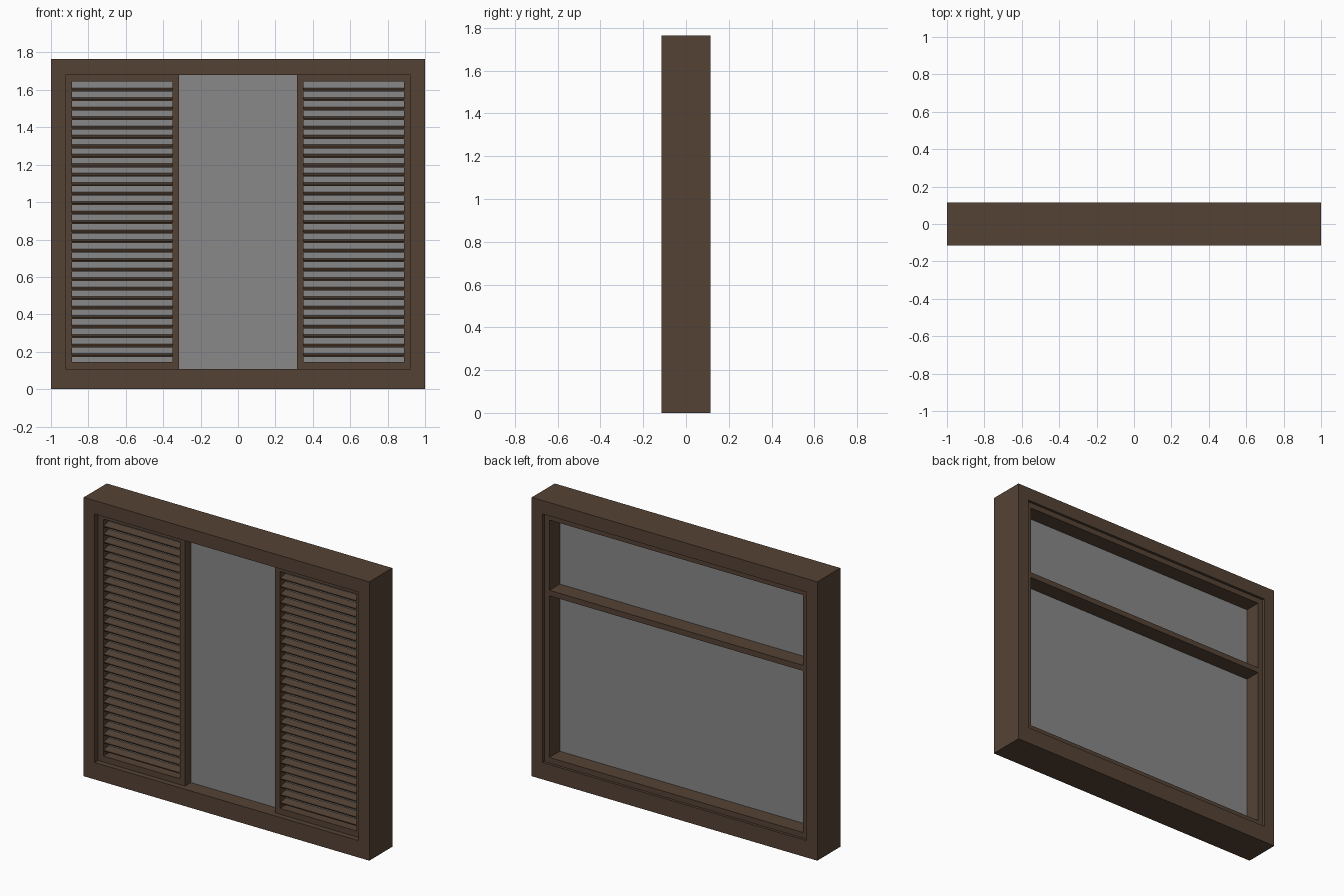
import bpy, bmesh, math
from mathutils import Matrix

if "Cube" in bpy.data.objects:
    bpy.data.objects.remove(bpy.data.objects["Cube"])


def material(name, rgb):
    m = bpy.data.materials.new(name)
    m.diffuse_color = (*rgb, 1)
    m.use_nodes = True
    m.node_tree.nodes["Principled BSDF"].inputs["Base Color"].default_value = m.diffuse_color
    return m


WOOD = material("dark_brown_wood", (0.089, 0.055, 0.035))
GLASS = material("grey_glass", (0.25, 0.25, 0.25))


def make(name, bm, mat):
    bmesh.ops.recalc_face_normals(bm, faces=bm.faces)
    me = bpy.data.meshes.new(name)
    bm.to_mesh(me)
    bm.free()
    me.materials.append(mat)
    ob = bpy.data.objects.new(name, me)
    bpy.context.collection.objects.link(ob)
    return ob


def add_box(bm, center, size, tilt=0):
    mat = (Matrix.Translation(center) @ Matrix.Rotation(tilt, 4, 'X')
           @ Matrix.Diagonal((*size, 1)))
    bmesh.ops.create_cube(bm, size=1, matrix=mat)


def box(name, x, y, z, mat):
    bm = bmesh.new()
    add_box(bm, [(a + b) / 2 for a, b in (x, y, z)],
            [b - a for a, b in (x, y, z)])
    return make(name, bm, mat)


def ring(name, outer, inner, y, mat):
    """Rectangular frame; outer and inner are (x0, x1, z0, z1)."""
    bm = bmesh.new()
    loops = []
    for r in (outer, inner):
        for yy in y:
            loops.append([bm.verts.new((px, yy, pz)) for px, pz in
                          ((r[0], r[2]), (r[1], r[2]), (r[1], r[3]), (r[0], r[3]))])
    of, ob, nf, nb = loops
    for a, b in ((of, nf), (nf, nb), (nb, ob), (ob, of)):
        for i in range(4):
            j = (i + 1) % 4
            bm.faces.new((a[i], a[j], b[j], b[i]))
    return make(name, bm, mat)


# Outer window frame
OPEN = (-0.923, 0.923, 0.107, 1.68)
ring("window_frame", (-1, 1, 0, 1.765), OPEN, (-0.115, 0.115), WOOD)

# Inner sash behind the glass, with its crossbar
ring("rear_sash", OPEN, (-0.888, 0.888, 0.142, 1.645), (-0.018, 0.098), WOOD)
box("sash_crossbar", (-0.888, 0.888), (-0.006, 0.098), (1.165, 1.2), WOOD)

# Glass pane
box("glass_pane", (-0.923, 0.923), (-0.021, -0.006), (0.107, 1.68), GLASS)

# Pair of louvred shutters in front of the glass
SLATS, PITCH, TOP = 29, 0.0507, 1.6015
for side, x0, x1 in (("left", -0.923, -0.315), ("right", 0.315, 0.923)):
    ring(side + "_shutter_frame", (x0, x1, 0.107, 1.68),
         (x0 + 0.036, x1 - 0.036, 0.144, 1.644), (-0.08, -0.022), WOOD)
    bm = bmesh.new()
    for i in range(SLATS):
        add_box(bm, ((x0 + x1) / 2, -0.051, TOP - i * PITCH),
                (x1 - x0 - 0.07, 0.05, 0.008), math.radians(13))
    make(side + "_shutter_slats", bm, WOOD)
